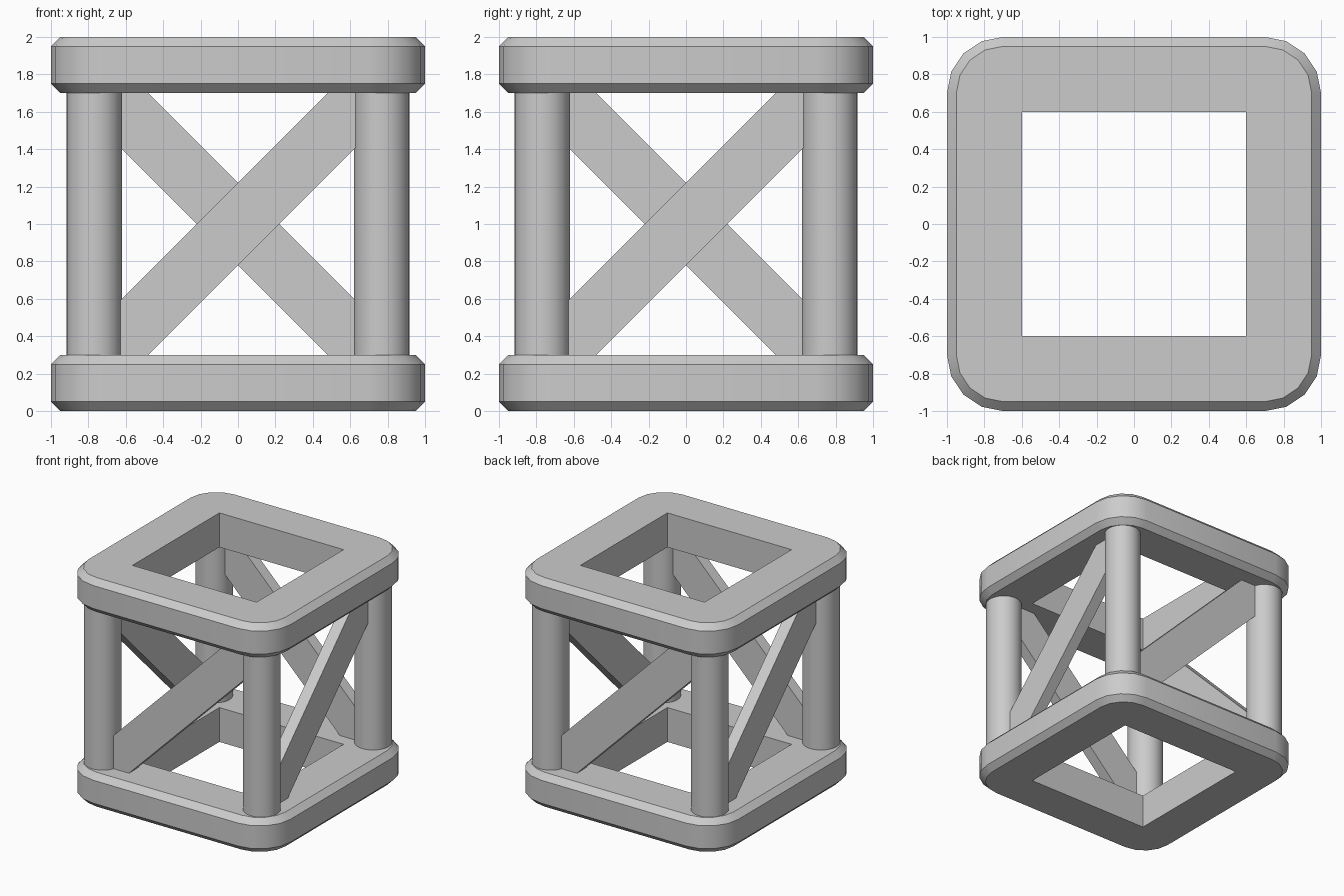
import bpy, bmesh
from math import pi, sin, cos, sqrt
from mathutils import Matrix, Vector

if "Cube" in bpy.data.objects:
    bpy.data.objects.remove(bpy.data.objects["Cube"])


def finish(name, bm, smooth=False):
    bmesh.ops.recalc_face_normals(bm, faces=bm.faces)
    mesh = bpy.data.meshes.new(name)
    bm.to_mesh(mesh)
    bm.free()
    ob = bpy.data.objects.new(name, mesh)
    bpy.context.collection.objects.link(ob)
    if smooth:
        bpy.ops.object.select_all(action='DESELECT')
        ob.select_set(True)
        bpy.context.view_layer.objects.active = ob
        bpy.ops.object.shade_smooth_by_angle(angle=pi / 6)
    return ob


def ring(bm, radius, z, hole=False):
    """Loop of 20 vertices: rounded square, or the matching square hole."""
    verts = []
    for q in range(4):
        rot = Matrix.Rotation(q * pi / 2, 3, 'Z')
        for i in range(5):
            a = i * pi / 8
            p = Vector((0.7 + radius * cos(a), 0.7 + radius * sin(a), z))
            if hole:
                k = 0.6 / max(p.x, p.y)
                p = Vector((p.x * k, p.y * k, z))
            verts.append(bm.verts.new(rot @ p))
    return verts


# Square end frames: chamfered rounded outside, plain square hole
def frame(name, z):
    bm = bmesh.new()
    loops = [ring(bm, 0.25, z), ring(bm, 0.3, z + 0.05),
             ring(bm, 0.3, z + 0.25), ring(bm, 0.25, z + 0.3),
             ring(bm, 0, z + 0.3, True), ring(bm, 0, z, True)]
    for a, b in zip(loops, loops[1:] + loops[:1]):
        for i in range(20):
            j = (i + 1) % 20
            bm.faces.new((a[i], a[j], b[j], b[i]))
    finish(name, bm, True)


frame("bottom_frame", 0)
frame("top_frame", 1.7)

C = 0.768  # distance of columns and braces from the centre planes
for q, side in enumerate(("front", "right", "back", "left")):
    turn = Matrix.Rotation(q * pi / 2, 4, 'Z')

    # Round corner column
    bm = bmesh.new()
    bmesh.ops.create_cone(bm, cap_ends=True, segments=32, radius1=0.149, radius2=0.149,
                          depth=1.6, matrix=turn @ Matrix.Translation((-C, -C, 1)))
    finish(side + "_column", bm, True)

    # Flat diagonal brace, ends buried in the columns and frames
    bm = bmesh.new()
    size = Matrix.Diagonal((1.4 * sqrt(2), 0.1, 0.311, 1))
    bmesh.ops.create_cube(bm, size=1, matrix=turn @ Matrix.Translation((0, -C, 1))
                          @ Matrix.Rotation(-pi / 4, 4, 'Y') @ size)
    finish(side + "_brace", bm)
